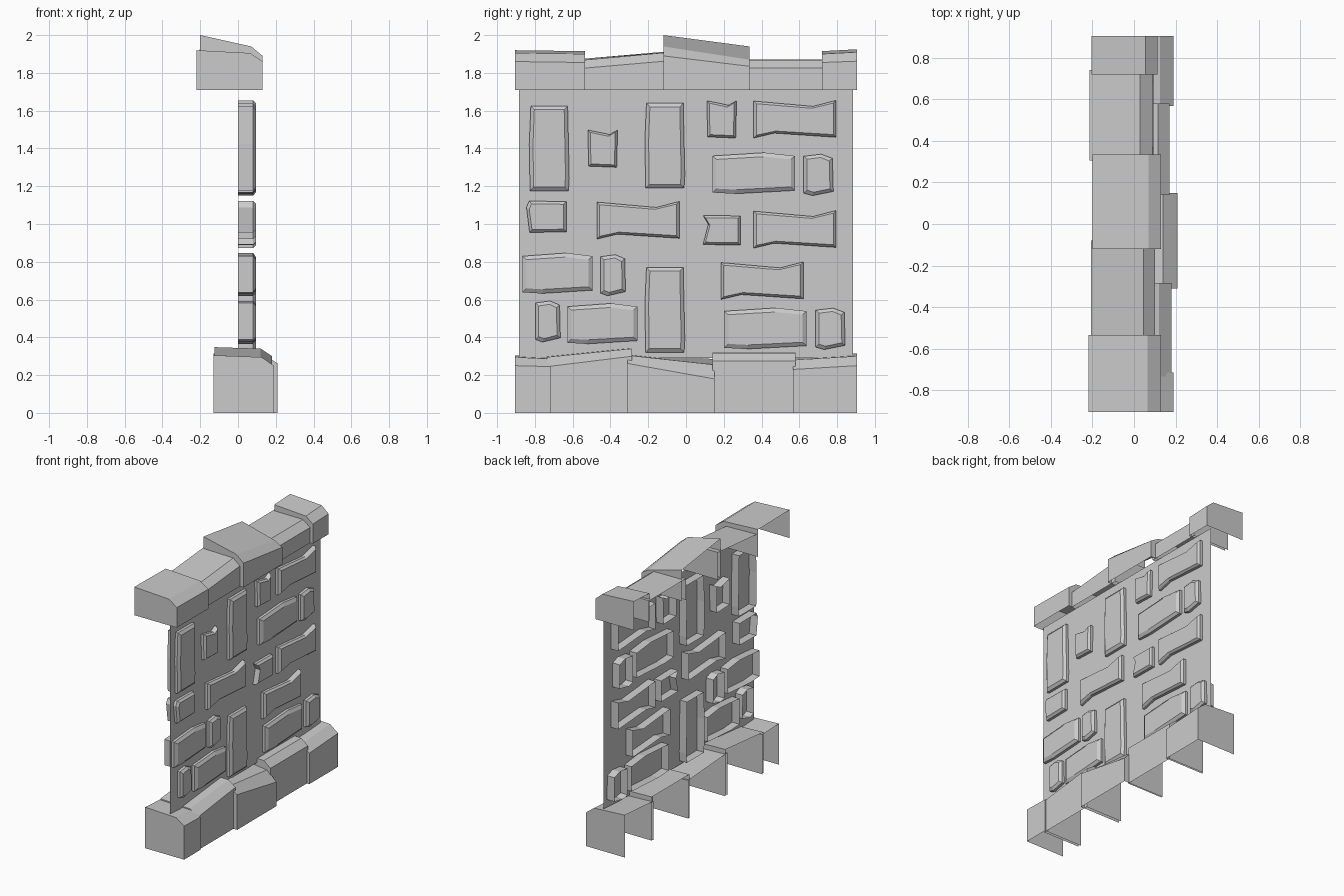
import bpy, bmesh


def make(name, verts, faces):
    me = bpy.data.meshes.new(name)
    me.from_pydata(verts, [], faces)
    bm = bmesh.new()
    bm.from_mesh(me)
    bmesh.ops.recalc_face_normals(bm, faces=bm.faces)
    bm.to_mesh(me)
    bm.free()
    ob = bpy.data.objects.new(name, me)
    bpy.context.collection.objects.link(ob)
    return ob


def block(name, z0, y0, y1, xb, xm, xf, left, right):
    """Coping stone: top, bevel, front and ends; open at back and bottom.
    left/right = (back top z, front top z, bevel bottom z) at each end."""
    vs = []
    for y, (zb, zm, zf) in ((y0, left), (y1, right)):
        vs += [(xb, y, z0), (xb, y, zb), (xm, y, zm), (xf, y, zf), (xf, y, z0)]
    make(name, vs, [(0, 1, 2, 3, 4), (9, 8, 7, 6, 5),
                    (1, 6, 7, 2), (2, 7, 8, 3), (3, 8, 9, 4)])


# Thin wall sheet
P = 0.06
make("wall_panel", [(P, -.885, .29), (P, .885, .29), (P, .885, 1.715), (P, -.885, 1.715)],
     [(0, 1, 2, 3)])

# Top coping stones
cap = [
    (-.905, -.535, -.22, .065, .13, (1.92, 1.905, 1.86), (1.915, 1.9, 1.855)),
    (-.54, -.08, -.208, .045, .10, (1.875, 1.868, 1.825), (1.915, 1.91, 1.865)),
    (-.12, .335, -.2, .07, .13, (2.0, 1.94, 1.89), (1.94, 1.87, 1.835)),
    (.305, .74, -.215, .03, .09, (1.87, 1.868, 1.825), (1.87, 1.868, 1.825)),
    (.72, .905, -.205, .055, .112, (1.915, 1.9, 1.855), (1.925, 1.91, 1.862)),
]
for i, c in enumerate(cap):
    block(f"cap_stone_{i + 1}", 1.71, *c)

# Bottom plinth stones
base = [
    (-.905, -.715, -.13, .125, .19, (.305, .295, .25), (.295, .285, .245)),
    (-.735, -.285, -.125, .12, .18, (.305, .295, .245), (.348, .34, .30)),
    (-.31, .15, -.125, .14, .21, (.315, .305, .262), (.285, .255, .18)),
    (.14, .58, -.125, .115, .17, (.325, .318, .275), (.325, .318, .275)),
    (.567, .905, -.13, .125, .19, (.29, .28, .23), (.315, .30, .25)),
]
for i, b in enumerate(base):
    block(f"plinth_stone_{i + 1}", 0, *b)

# Brick outlines in unit square (u along y, v along z)
tall = [(.02, .0), (.98, .0), (1, .15), (.96, 1), (.04, 1), (0, .55)]
waisted = [(0, 0), (.25, .13), (1, .02), (1, 1), (.72, .84), (0, .98)]
puffed = [(0, .03), (.27, 0), (1, .08), (1, .92), (.63, 1), (0, .92)]
notched = [(.03, .03), (.97, 0), (1, 1), (.73, .88), (0, 1)]
peaked = [(.02, .06), (.3, 0), (1, .1), (.97, .9), (.6, 1), (.02, .95)]
pointed = [(.08, 0), (1, .02), (1, .98), (.07, 1), (0, .8)]
dented = [(0, .02), (1, 0), (1, .98), (0, 1), (.14, .7)]

# (outline, inset, width, height, lower-left corners)
bricks = [
    ("tall_brick", tall, .02, .212, .45, [(-.83, 1.175), (-.218, 1.19), (-.218, .32)]),
    ("waisted_brick", waisted, .015, .437, .2,
     [(.358, 1.455), (-.472, .92), (.358, .872), (.184, .6)]),
    ("puffed_brick", puffed, .022, .437, .218, [(.14, 1.16), (.202, .338)]),
    ("short_puffed_brick", puffed, .022, .372, .215, [(-.866, .632), (-.628, .365)]),
    ("notched_brick", notched, .013, .158, .198, [(-.52, 1.3), (.11, 1.455)]),
    ("peaked_brick", peaked, .018, .16, .22, [(.62, 1.15), (.683, .335)]),
    ("small_peaked_brick", peaked, .018, .135, .218, [(-.455, .62), (-.8, .375)]),
    ("pointed_brick", pointed, .015, .212, .167, [(-.845, .955)]),
    ("dented_brick", dented, .013, .198, .158, [(.09, .888)]),
]
for name, shape, inset, w, h, spots in bricks:
    n = len(shape)
    for i, (y, z) in enumerate(spots):
        vs = []
        for x, d in ((0, 0), (.08, 0), (.095, inset)):
            vs += [(x, y + d + u * (w - 2 * d), z + d + v * (h - 2 * d)) for u, v in shape]
        fs = [(r + k, r + (k + 1) % n, r + n + (k + 1) % n, r + n + k)
              for r in (0, n) for k in range(n)]
        fs.append(tuple(range(2 * n, 3 * n)))   # front face, back stays open
        make(f"{name}_{i + 1}", vs, fs)
